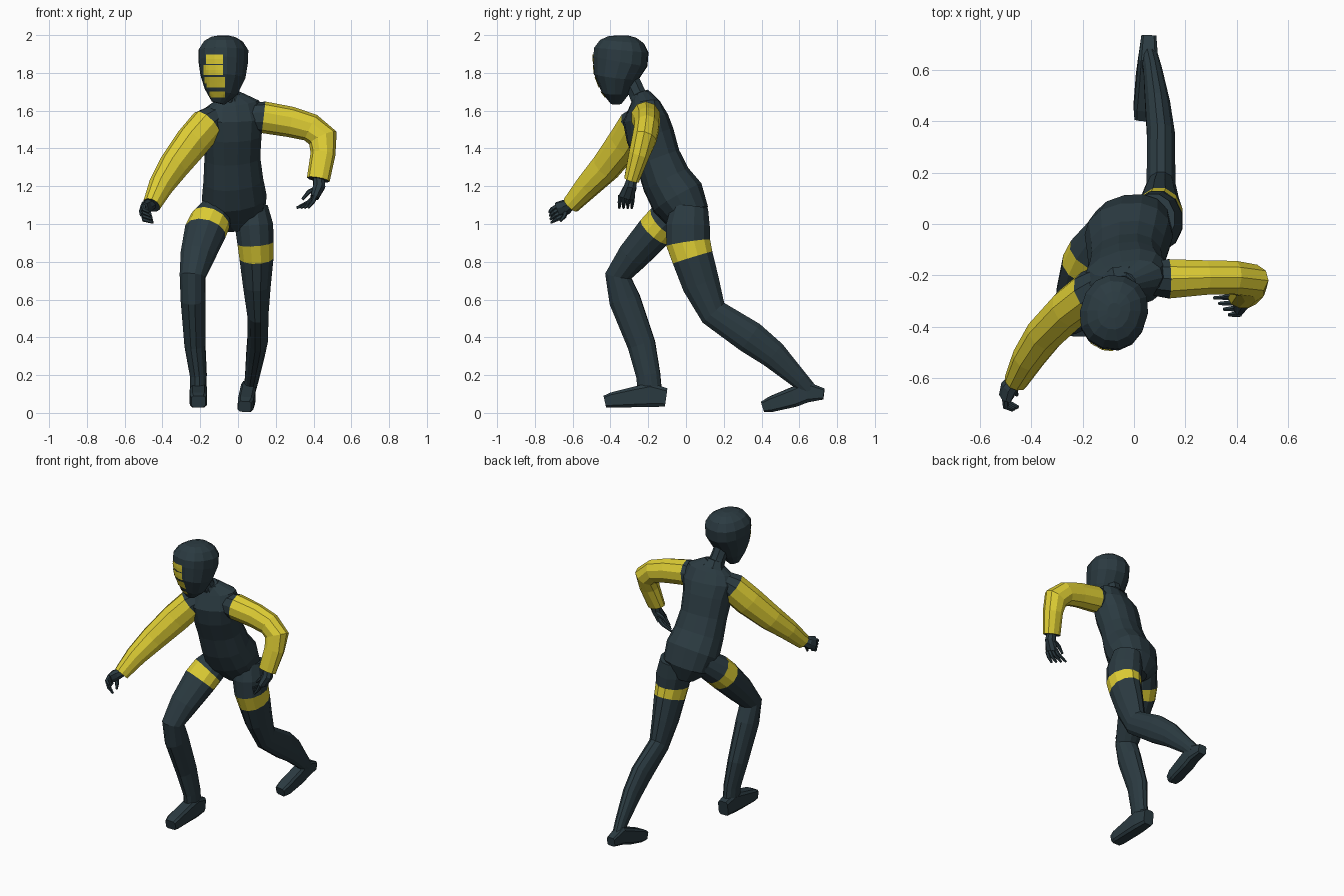
import bpy, bmesh, math
from mathutils import Vector
from mathutils.bvhtree import BVHTree


def material(name, col):
    m = bpy.data.materials.new(name)
    m.diffuse_color = (*col, 1)
    return m


DARK = material("dark slate", (0.024, 0.043, 0.053))
YELLOW = material("yellow", (0.74, 0.62, 0.035))


def finish(name, bm, mats):
    me = bpy.data.meshes.new(name)
    bm.to_mesh(me)
    for m in mats:
        me.materials.append(m)
    ob = bpy.data.objects.new(name, me)
    bpy.context.collection.objects.link(ob)
    return ob


def loft(name, rings, ref, mats=(DARK,), n=10, power=1.0, band=()):
    """Flat-faced tube through rings (x, y, z, half width along ref, half depth).
    Segments listed in band take the second material."""
    bm = bmesh.new()
    pts = [Vector(r[:3]) for r in rings]
    loops = []
    for i, r in enumerate(rings):
        t = (pts[min(i + 1, len(pts) - 1)] - pts[max(i - 1, 0)]).normalized()
        side = Vector(ref)
        side = (side - t * side.dot(t)).normalized()
        up = t.cross(side)
        loop = []
        for k in range(n):
            a = 2 * math.pi * (k + 0.5) / n
            c, s = (math.copysign(abs(f) ** power, f) for f in (math.cos(a), math.sin(a)))
            loop.append(bm.verts.new(pts[i] + side * c * r[3] + up * s * r[4]))
        loops.append(loop)
    for i in range(len(loops) - 1):
        for k in range(n):
            j = (k + 1) % n
            f = bm.faces.new((loops[i][k], loops[i][j], loops[i + 1][j], loops[i + 1][k]))
            f.material_index = 1 if i in band else 0
    bm.faces.new(loops[0][::-1])
    bm.faces.new(loops[-1])
    bmesh.ops.recalc_face_normals(bm, faces=bm.faces[:])
    return finish(name, bm, mats)


# Torso, leaning forward and slightly twisted
loft("torso", [
    (0.00, 0.01, 0.97, 0.07, 0.07),
    (-0.01, 0.00, 1.05, 0.155, 0.12),
    (-0.02, -0.045, 1.14, 0.172, 0.145),
    (-0.025, -0.105, 1.235, 0.158, 0.13),
    (-0.03, -0.15, 1.35, 0.148, 0.118),
    (-0.03, -0.19, 1.47, 0.155, 0.125),
    (-0.03, -0.215, 1.56, 0.172, 0.115),
    (-0.03, -0.22, 1.635, 0.145, 0.075),
    (-0.045, -0.232, 1.685, 0.055, 0.045)],
    (1, 0.23, 0.08), n=14, power=0.9)

# Neck and collar
loft("neck", [
    (-0.05, -0.225, 1.62, 0.06, 0.055),
    (-0.06, -0.262, 1.70, 0.05, 0.048),
    (-0.075, -0.31, 1.80, 0.05, 0.05)], (1, 0, 0), n=8)
loft("collar", [
    (-0.045, -0.225, 1.645, 0.085, 0.07),
    (-0.05, -0.245, 1.69, 0.058, 0.05)], (1, 0.1, 0), n=8)

# Helmet-like head, turned a little to one side
head = loft("head", [
    (-0.105, -0.37, 1.64, 0.035, 0.03),
    (-0.09, -0.368, 1.70, 0.088, 0.076),
    (-0.08, -0.368, 1.78, 0.118, 0.118),
    (-0.078, -0.348, 1.86, 0.129, 0.147),
    (-0.078, -0.342, 1.92, 0.13, 0.145),
    (-0.078, -0.338, 1.965, 0.102, 0.118),
    (-0.078, -0.336, 1.99, 0.062, 0.075),
    (-0.078, -0.336, 1.998, 0.025, 0.03)],
    (0.95, -0.3, 0), n=14, power=0.9)

# Four thin visor bars laid on the face
hbm = bmesh.new()
hbm.from_mesh(head.data)
tree = BVHTree.FromBMesh(hbm)
bm = bmesh.new()
for x0, x1, z0, z1 in ((-0.17, -0.08, 1.848, 1.897), (-0.183, -0.08, 1.79, 1.842),
                       (-0.178, -0.07, 1.722, 1.778), (-0.15, -0.07, 1.67, 1.702)):
    cols = []
    for i in range(9):
        x = x0 + (x1 - x0) * i / 8
        hits = [tree.ray_cast(Vector((x, -2, z)), Vector((0, 1, 0)))[0]
                for z in (z0, (z0 + z1) / 2, z1)]
        if all(hits):
            cols.append([bm.verts.new(h - Vector((0, 0.006, 0))) for h in hits])
    for a, b in zip(cols, cols[1:]):
        for k in range(2):
            bm.faces.new((a[k], b[k], b[k + 1], a[k + 1]))
finish("visor_bars", bm, (YELLOW,))
hbm.free()

# Sleeves, with a dark shoulder joint at the torso
loft("bent_sleeve", [
    (0.07, -0.21, 1.565, 0.07, 0.075),
    (0.135, -0.213, 1.565, 0.08, 0.084),
    (0.28, -0.208, 1.54, 0.07, 0.081),
    (0.385, -0.208, 1.51, 0.068, 0.075),
    (0.45, -0.22, 1.455, 0.067, 0.08),
    (0.45, -0.248, 1.37, 0.058, 0.066),
    (0.425, -0.288, 1.235, 0.042, 0.061)], (0, 1, 0), (DARK, YELLOW), band=range(1, 9))
loft("reaching_sleeve", [
    (-0.11, -0.23, 1.57, 0.075, 0.07),
    (-0.165, -0.265, 1.525, 0.088, 0.095),
    (-0.245, -0.325, 1.43, 0.083, 0.097),
    (-0.345, -0.425, 1.30, 0.075, 0.084),
    (-0.41, -0.52, 1.20, 0.064, 0.068),
    (-0.458, -0.61, 1.10, 0.047, 0.05)], (1, -1, 0), (DARK, YELLOW), band=range(1, 9))


# Hands: a palm plus bent fingers and a thumb
def hand(side, palm, ref, digits):
    loft(side + "_palm", palm, ref, n=8)
    for i, path in enumerate(digits):
        rings = [(*p, r, r) for p, r in zip(path, (0.014, 0.012, 0.007))]
        loft(f"{side}_finger_{i}", rings, ref, n=6)


hand("bent_arm",
     [(0.427, -0.28, 1.26, 0.028, 0.03), (0.43, -0.295, 1.20, 0.034, 0.035),
      (0.405, -0.315, 1.14, 0.044, 0.024)], (0, 1, 0),
     [[(0.41, -0.315 + o, 1.15), (0.385 - 0.3 * o, -0.318 + o, 1.115),
       (0.34 - 0.9 * o, -0.32 + o, 1.085)] for o in (-0.033, -0.011, 0.011, 0.033)]
     + [[(0.42, -0.275, 1.19), (0.375, -0.28, 1.17), (0.34, -0.285, 1.13)]])
hand("reaching_arm",
     [(-0.455, -0.60, 1.11, 0.028, 0.03), (-0.485, -0.635, 1.09, 0.042, 0.034),
      (-0.50, -0.675, 1.075, 0.045, 0.024)], (0.2, -0.5, 0.8),
     [[(-0.50, -0.665 - o * 0.4, 1.07 + o), (-0.498, -0.70 - o * 0.4, 1.05 + o),
       (-0.46 - o * 0.4, -0.718 - o * 0.2, 1.035 + o)] for o in (-0.027, -0.009, 0.009, 0.027)]
     + [[(-0.475, -0.635, 1.07), (-0.465, -0.645, 1.04), (-0.455, -0.665, 1.015)]])

# Legs, each with a yellow thigh band
loft("front_leg", [
    (-0.10, -0.03, 1.09, 0.085, 0.085),
    (-0.148, -0.115, 1.015, 0.11, 0.098),
    (-0.173, -0.165, 0.96, 0.112, 0.098),
    (-0.215, -0.28, 0.83, 0.092, 0.085),
    (-0.24, -0.358, 0.725, 0.07, 0.072),
    (-0.238, -0.325, 0.60, 0.066, 0.085),
    (-0.228, -0.235, 0.36, 0.056, 0.076),
    (-0.21, -0.20, 0.20, 0.045, 0.066),
    (-0.21, -0.19, 0.10, 0.042, 0.065)], (1, -0.1, 0), (DARK, YELLOW), n=12, band=(1,))
loft("rear_leg", [
    (0.075, 0.02, 1.09, 0.085, 0.10),
    (0.085, 0.01, 0.99, 0.105, 0.12),
    (0.093, 0.012, 0.90, 0.099, 0.121),
    (0.098, 0.035, 0.822, 0.093, 0.113),
    (0.10, 0.08, 0.68, 0.076, 0.103),
    (0.105, 0.145, 0.53, 0.058, 0.08),
    (0.105, 0.34, 0.40, 0.056, 0.09),
    (0.092, 0.46, 0.31, 0.05, 0.077),
    (0.072, 0.60, 0.175, 0.037, 0.05),
    (0.06, 0.65, 0.12, 0.034, 0.045)], (1, 0, 0), (DARK, YELLOW), n=12, band=(2,))

# Boxy shoes
loft("front_shoe", [
    (-0.208, -0.105, 0.082, 0.037, 0.05),
    (-0.208, -0.19, 0.094, 0.045, 0.066),
    (-0.21, -0.265, 0.085, 0.047, 0.057),
    (-0.21, -0.395, 0.068, 0.046, 0.041),
    (-0.21, -0.43, 0.06, 0.038, 0.032)], (1, 0, 0), n=8, power=0.4)
loft("rear_shoe", [
    (0.058, 0.73, 0.10, 0.03, 0.03),
    (0.055, 0.64, 0.112, 0.04, 0.058),
    (0.05, 0.57, 0.084, 0.043, 0.054),
    (0.04, 0.45, 0.046, 0.043, 0.042),
    (0.035, 0.408, 0.033, 0.035, 0.03)], (1, 0.1, 0), n=8, power=0.4)
